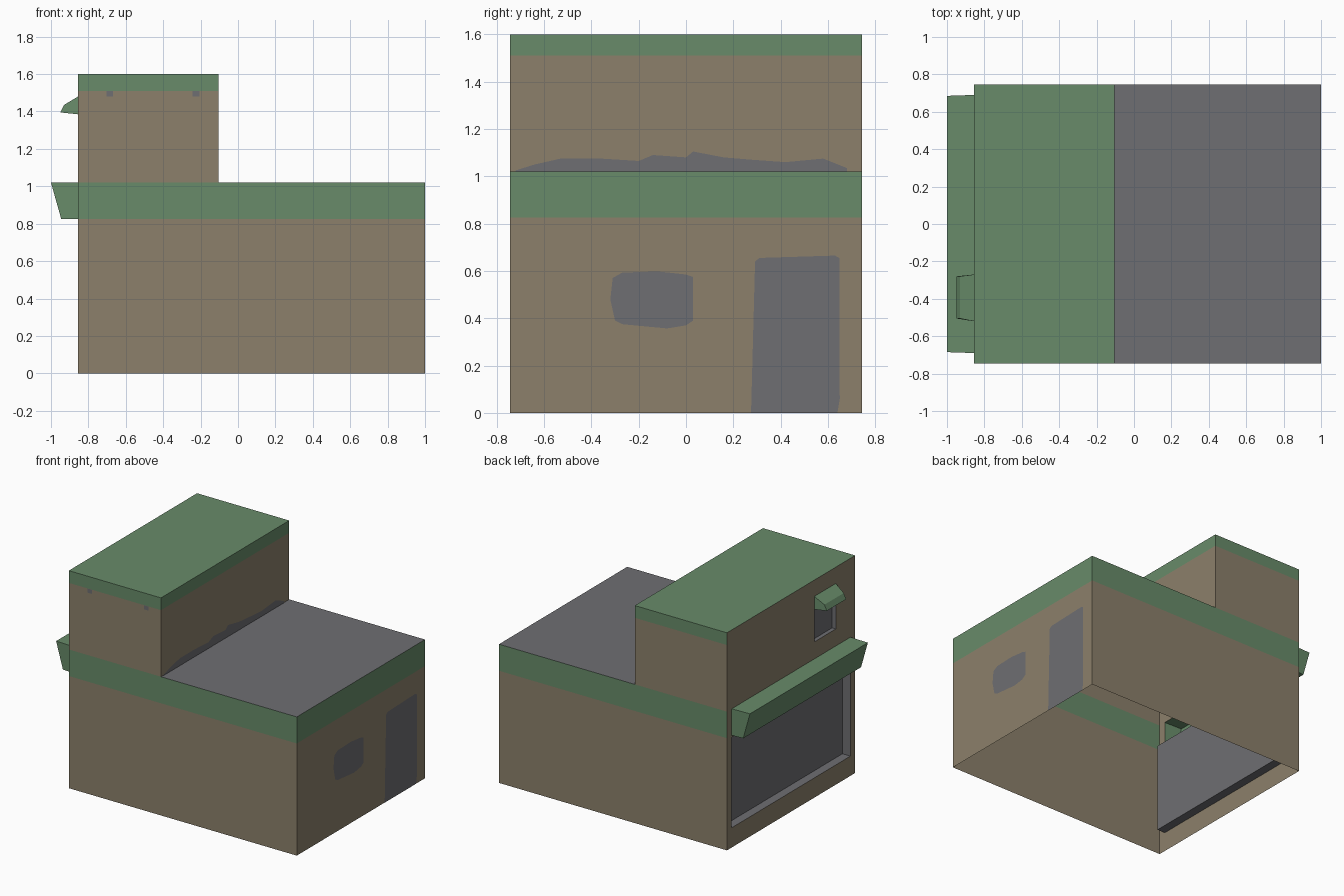
import bpy
import bmesh
from mathutils import Vector

if "Cube" in bpy.data.objects:
    bpy.data.objects.remove(bpy.data.objects["Cube"])

def material(name, rgb):
    m = bpy.data.materials.new(name)
    m.diffuse_color = (*rgb, 1)
    m.use_nodes = True
    m.node_tree.nodes["Principled BSDF"].inputs["Base Color"].default_value = m.diffuse_color
    return m

BROWN, GREEN, GRAY = 0, 1, 2
MATS = [material("tan_wall", (0.262, 0.217, 0.146)),
        material("green_trim", (0.138, 0.260, 0.143)),
        material("gray_slate", (0.156, 0.156, 0.168))]

def build(name, faces):
    """faces: (points, material, outward direction)"""
    bm = bmesh.new()
    for pts, mat, out in faces:
        f = bm.faces.new([bm.verts.new(p) for p in pts])
        f.material_index = mat
        f.normal_update()
        if f.normal.dot(Vector(out)) < 0:
            f.normal_flip()
    bmesh.ops.remove_doubles(bm, verts=bm.verts, dist=1e-5)
    me = bpy.data.meshes.new(name)
    bm.to_mesh(me)
    bm.free()
    for m in MATS:
        me.materials.append(m)
    ob = bpy.data.objects.new(name, me)
    bpy.context.collection.objects.link(ob)
    return ob

def rect(axis, c, a0, a1, b0, b1):
    """Rectangle at coordinate c on an axis; a, b are the remaining axes in order."""
    pts = [(a0, b0), (a1, b0), (a1, b1), (a0, b1)]
    if axis == 'x':
        return [(c, a, b) for a, b in pts]
    if axis == 'y':
        return [(a, c, b) for a, b in pts]
    return [(a, b, c) for a, b in pts]

XL, XM, XR, Y = -0.855, -0.105, 1.0, 0.745
Z1, Z2 = 1.02, 1.60          # lower roof, upper roof
B1, B2 = 0.825, 1.51         # bottoms of the green bands
WIN = (-0.69, 0.69, 0.145, 0.81)      # shop window y0 y1 z0 z1
SMALL = (-0.52, -0.27, 1.145, 1.38)   # upper window
HOLES = [WIN, SMALL, (-0.69, 0.69, B1, Z1), (-0.52, -0.27, 1.38, 1.48)]

# Side walls (front and back) with green bands
walls = []
for s in (-1, 1):
    for x1, z0, z1, mat in ((XR, 0, B1, BROWN), (XR, B1, Z1, GREEN),
                            (XM, Z1, B2, BROWN), (XM, B2, Z2, GREEN)):
        walls.append((rect('y', s * Y, XL, x1, z0, z1), mat, (0, s, 0)))
# Walls facing +x
for x, z0, z1, mat in ((XR, 0, B1, BROWN), (XR, B1, Z1, GREEN),
                       (XM, Z1, B2, BROWN), (XM, B2, Z2, GREEN)):
    walls.append((rect('x', x, -Y, Y, z0, z1), mat, (1, 0, 0)))
# Shop wall, a grid with the openings left out
ys = [-Y, -0.69, -0.52, -0.27, 0.69, Y]
zs = [0, 0.145, 0.81, B1, Z1, 1.145, 1.38, 1.48, Z2]
for y0, y1 in zip(ys, ys[1:]):
    for z0, z1 in zip(zs, zs[1:]):
        yc, zc = (y0 + y1) / 2, (z0 + z1) / 2
        if not any(h[0] < yc < h[1] and h[2] < zc < h[3] for h in HOLES):
            walls.append((rect('x', XL, y0, y1, z0, z1), BROWN, (-1, 0, 0)))
build("walls", walls)

# Roofs
build("lower_roof", [(rect('z', Z1, XM, XR, -Y, Y), GRAY, (0, 0, 1))])
build("upper_roof", [(rect('z', Z2, XL, XM, -Y, Y), GREEN, (0, 0, 1))])

# Recessed windows on the shop wall
def recess(name, hole, depth):
    y0, y1, z0, z1 = hole
    xi = XL + depth
    build(name, [(rect('x', xi, y0, y1, z0, z1), GRAY, (-1, 0, 0)),
                 (rect('y', y0, XL, xi, z0, z1), GRAY, (0, 1, 0)),
                 (rect('y', y1, XL, xi, z0, z1), GRAY, (0, -1, 0)),
                 (rect('z', z0, XL, xi, y0, y1), GRAY, (0, 0, 1)),
                 (rect('z', z1, XL, xi, y0, y1), GRAY, (0, 0, -1))])

recess("shop_window", WIN, 0.065)
recess("upper_window", SMALL, 0.03)

# Awnings: open-backed shells from an x,z profile with tapering y extents
def awning(name, profile):
    faces = []
    for (xa, za, a0, a1), (xb, zb, b0, b1) in zip(profile, profile[1:]):
        out = (zb - za, 0, xa - xb)  # profile runs from the wall top, outward and down
        faces.append(([(xa, a0, za), (xa, a1, za), (xb, b1, zb), (xb, b0, zb)], GREEN, out))
    for k, s in ((2, -1), (3, 1)):
        faces.append(([(p[0], p[k], p[1]) for p in profile], GREEN, (0, s, 0)))
    build(name, faces)

awning("shop_awning", [(XL, Z1, -0.69, 0.69), (-1.0, Z1, -0.685, 0.685),
                       (-0.945, B1, -0.685, 0.685), (XL, B1, -0.69, 0.69)])
awning("upper_awning", [(XL, 1.48, -0.52, -0.27), (-0.93, 1.435, -0.505, -0.28),
                        (-0.95, 1.395, -0.505, -0.28), (XL, 1.385, -0.52, -0.27)])

# Painted door, window and grime on the +x walls
def patch_x(name, x, pts):
    build(name, [([(x + 0.003, y, z) for y, z in pts], GRAY, (1, 0, 0))])

patch_x("side_door", XR - 0.002, [(0.275, 0), (0.64, 0), (0.65, 0.06), (0.648, 0.655), (0.63, 0.665),
                          (0.31, 0.655), (0.292, 0.64)])
patch_x("side_window", XR - 0.002, [(-0.30, 0.39), (-0.27, 0.375), (-0.08, 0.357), (0.0, 0.37), (0.03, 0.39),
                            (0.03, 0.575), (0.0, 0.585), (-0.12, 0.598), (-0.27, 0.593),
                            (-0.31, 0.57), (-0.32, 0.48)])
grime = [(-0.72, 1.025), (-0.64, 1.05), (-0.53, 1.075), (-0.36, 1.075), (-0.2, 1.065), (-0.14, 1.09),
         (0.0, 1.08), (0.03, 1.105), (0.16, 1.08), (0.28, 1.07), (0.42, 1.06), (0.58, 1.075), (0.68, 1.035)]
patch_x("wall_grime", XM, [(-0.72, Z1)] + grime + [(0.68, Z1)])

# Small stains under the front band
build("front_stains", [(rect('y', -Y - 0.002, x - 0.018, x + 0.018, 1.48, B2), GRAY, (0, -1, 0))
                       for x in (-0.685, -0.225)])
